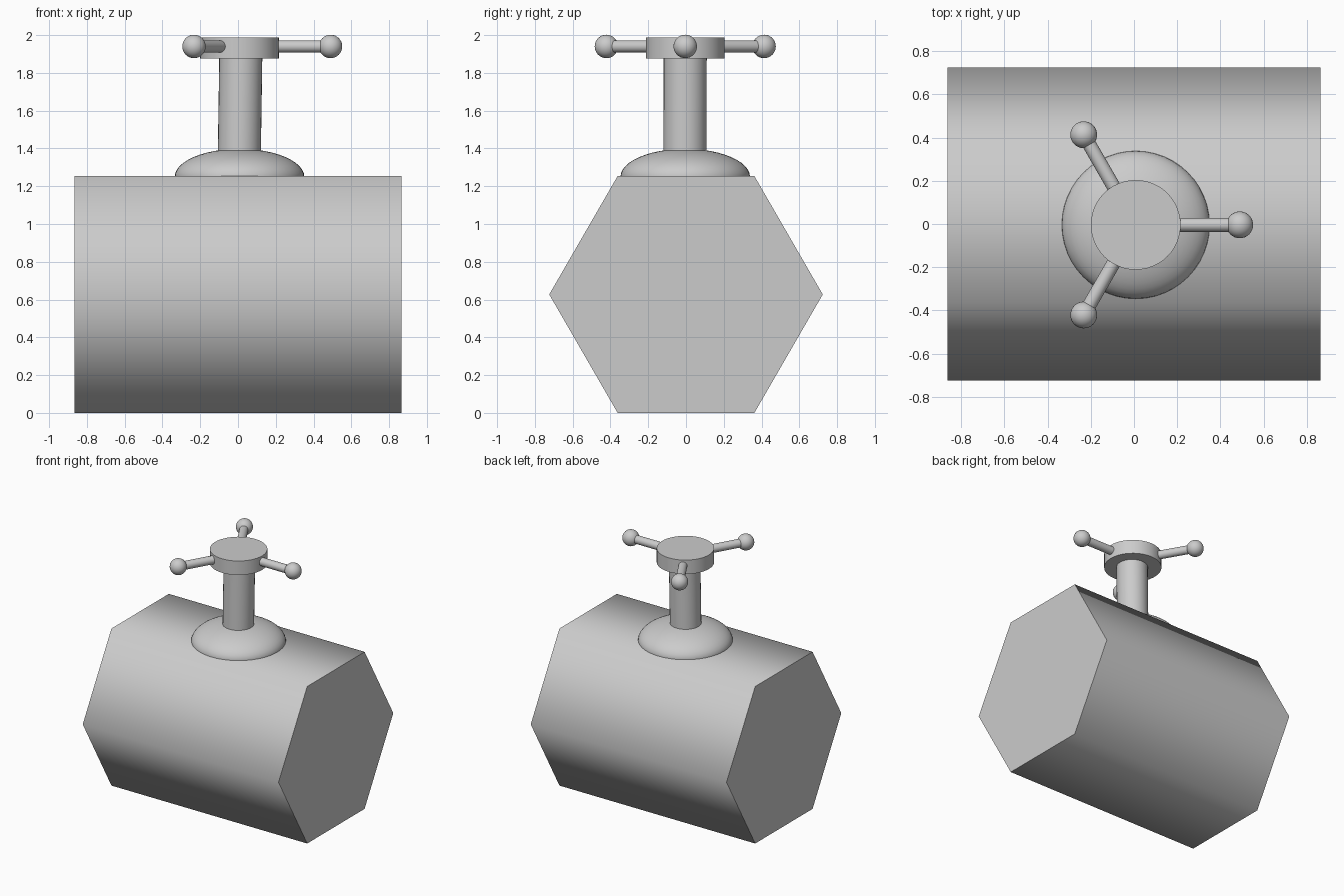
import bpy
from math import radians, cos, sin
from mathutils import Vector

if "Cube" in bpy.data.objects:
    bpy.data.objects.remove(bpy.data.objects["Cube"])

AXIS_X, AXIS_Y = 0.008, -0.004   # valve axis
WHEEL_Z = 1.94


def finish(name, angle=40):
    ob = bpy.context.object
    ob.name = name
    bpy.ops.object.transform_apply(location=False, rotation=True, scale=True)
    bpy.ops.object.shade_smooth_by_angle(angle=radians(angle))
    return ob


def rod(name, start, end, radius, sides=32, angle=40):
    a, b = Vector(start), Vector(end)
    d = b - a
    bpy.ops.mesh.primitive_cylinder_add(
        vertices=sides, radius=radius, depth=d.length, location=(a + b) / 2,
        rotation=d.to_track_quat('Z', 'Y').to_euler())
    return finish(name, angle)


def ball(name, centre, scale, segments=32, rings=16):
    bpy.ops.mesh.primitive_uv_sphere_add(
        segments=segments, ring_count=rings, radius=1, location=centre)
    bpy.context.object.scale = scale
    return finish(name)


# Hexagonal body lying along x, with corners pointing to +y and -y
bpy.ops.mesh.primitive_cylinder_add(vertices=6, radius=0.724, depth=1.73,
                                    location=(0, 0, 0.627))
# local +y corner stays on y after turning the axis onto x
bpy.context.object.rotation_euler = (0, radians(90), 0)
finish("body", 65)

# Flattened dome under the stem
ball("dome", (AXIS_X, AXIS_Y, 1.25), (0.343, 0.343, 0.148), 48, 24)

# Stem and wheel hub
rod("stem", (0.006, AXIS_Y - 0.002, 1.3), (0.015, AXIS_Y, 1.9), 0.114)
rod("hub", (AXIS_X, AXIS_Y, 1.875), (AXIS_X, AXIS_Y, 1.987), 0.208, 48)

# Three spokes ending in round knobs
for i in range(3):
    a = radians(120 * i)
    at = lambda r: (AXIS_X + r * cos(a), AXIS_Y + r * sin(a), WHEEL_Z)
    rod(f"spoke_{i + 1}", at(0.1), at(0.48), 0.032, 24)
    ball(f"knob_{i + 1}", at(0.482), (0.062,) * 3)
